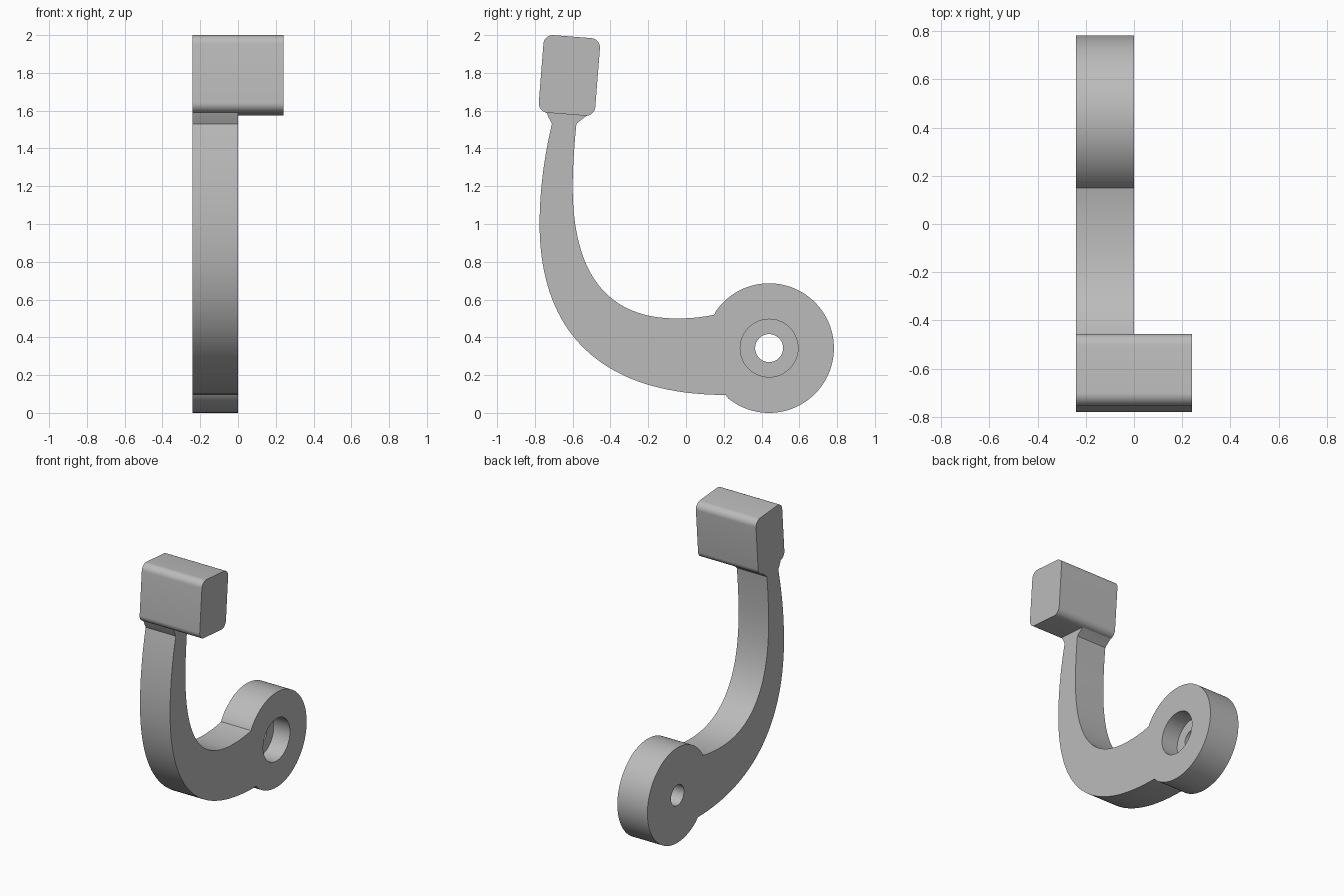
import bpy, bmesh
from math import sin, cos, atan2, radians, pi
from mathutils import Vector
from mathutils.geometry import interpolate_bezier

cube = bpy.data.objects.get("Cube")
if cube:
    bpy.data.objects.remove(cube, do_unlink=True)

grey = bpy.data.materials.new("plain grey")
grey.use_nodes = True
color = (0.5, 0.5, 0.5, 1)
grey.diffuse_color = color
grey.node_tree.nodes["Principled BSDF"].inputs["Base Color"].default_value = color


def extrude_profile(name, points, x0, x1):
    """Extrude a closed (y, z) outline along x."""
    bm = bmesh.new()
    face = bm.faces.new([bm.verts.new((x0, y, z)) for y, z in points])
    geom = bmesh.ops.extrude_face_region(bm, geom=[face])["geom"]
    moved = [g for g in geom if isinstance(g, bmesh.types.BMVert)]
    bmesh.ops.translate(bm, verts=moved, vec=(x1 - x0, 0, 0))
    bmesh.ops.recalc_face_normals(bm, faces=bm.faces)
    mesh = bpy.data.meshes.new(name)
    bm.to_mesh(mesh)
    bm.free()
    mesh.materials.append(grey)
    obj = bpy.data.objects.new(name, mesh)
    bpy.context.collection.objects.link(obj)
    return obj


def arc(cy, cz, r, a0, a1, n):
    return [(cy + r * cos(a0 + (a1 - a0) * i / n), cz + r * sin(a0 + (a1 - a0) * i / n))
            for i in range(n + 1)]


def bezier(a, b, c, d, n=24):
    pts = interpolate_bezier(*[Vector((*p, 0)) for p in (a, b, c, d)], n)
    return [(p.x, p.y) for p in pts][1:]


def select_only(obj):
    bpy.ops.object.select_all(action="DESELECT")
    obj.select_set(True)
    bpy.context.view_layer.objects.active = obj


LEFT, MID, RIGHT = -0.24, 0.0, 0.24
HUB_Y, HUB_Z, HUB_R = 0.44, 0.343, 0.343

# Lever: flared neck, tapering curved arm and round hub in one outline
low, high = (0.21, 0.095), (0.15, 0.52)
outline = [(-0.74, 1.595), (-0.728, 1.565), (-0.71, 1.53)]
outline += bezier(outline[-1], (-0.75, 1.36), (-0.775, 1.18), (-0.775, 1.0))
outline += bezier(outline[-1], (-0.775, 0.4), (-0.42, 0.095), low, 40)
outline += arc(HUB_Y, HUB_Z, HUB_R, atan2(low[1] - HUB_Z, low[0] - HUB_Y),
               atan2(high[1] - HUB_Z, high[0] - HUB_Y), 72)[1:-1]
outline += [high] + bezier(high, (0.08, 0.505), (0.02, 0.5), (-0.05, 0.5), 8)
outline += bezier(outline[-1], (-0.42, 0.5), (-0.6, 0.74), (-0.6, 1.2), 40)
outline += bezier(outline[-1], (-0.6, 1.3), (-0.59, 1.44), (-0.58, 1.53))
outline += [(-0.55, 1.555), (-0.52, 1.577)]
lever = extrude_profile("lever_arm", outline, LEFT, MID)

# Through hole and wider counterbore in the hub
for name, radius, x0 in (("pivot_hole", 0.074, LEFT - 0.1), ("counterbore", 0.153, -0.13)):
    circle = arc(HUB_Y, HUB_Z, radius, 0, 2 * pi, 48)[:-1]
    cutter = extrude_profile(name, circle, x0, MID + 0.1)
    cutter.hide_render = True
    select_only(lever)
    cut = lever.modifiers.new(name, "BOOLEAN")
    cut.operation, cut.solver, cut.object = "DIFFERENCE", "EXACT", cutter
    bpy.ops.object.modifier_apply(modifier=name)
    bpy.data.objects.remove(cutter, do_unlink=True)

# Tilted pad with rounded long edges
tilt, corner = radians(-4.5), 0.05
pad_points = []
for i, (sy, sz) in enumerate(((1, 1), (-1, 1), (-1, -1), (1, -1))):
    pad_points += arc(sy * 0.1, sz * 0.156, corner, i * pi / 2, (i + 1) * pi / 2, 10)
pad_points = [(-0.6175 + y * cos(tilt) - z * sin(tilt), 1.7865 + y * sin(tilt) + z * cos(tilt))
              for y, z in pad_points]
pad = extrude_profile("pedal_pad", pad_points, LEFT, RIGHT)

for obj in (lever, pad):
    select_only(obj)
    bpy.ops.object.shade_smooth_by_angle(angle=radians(20))
